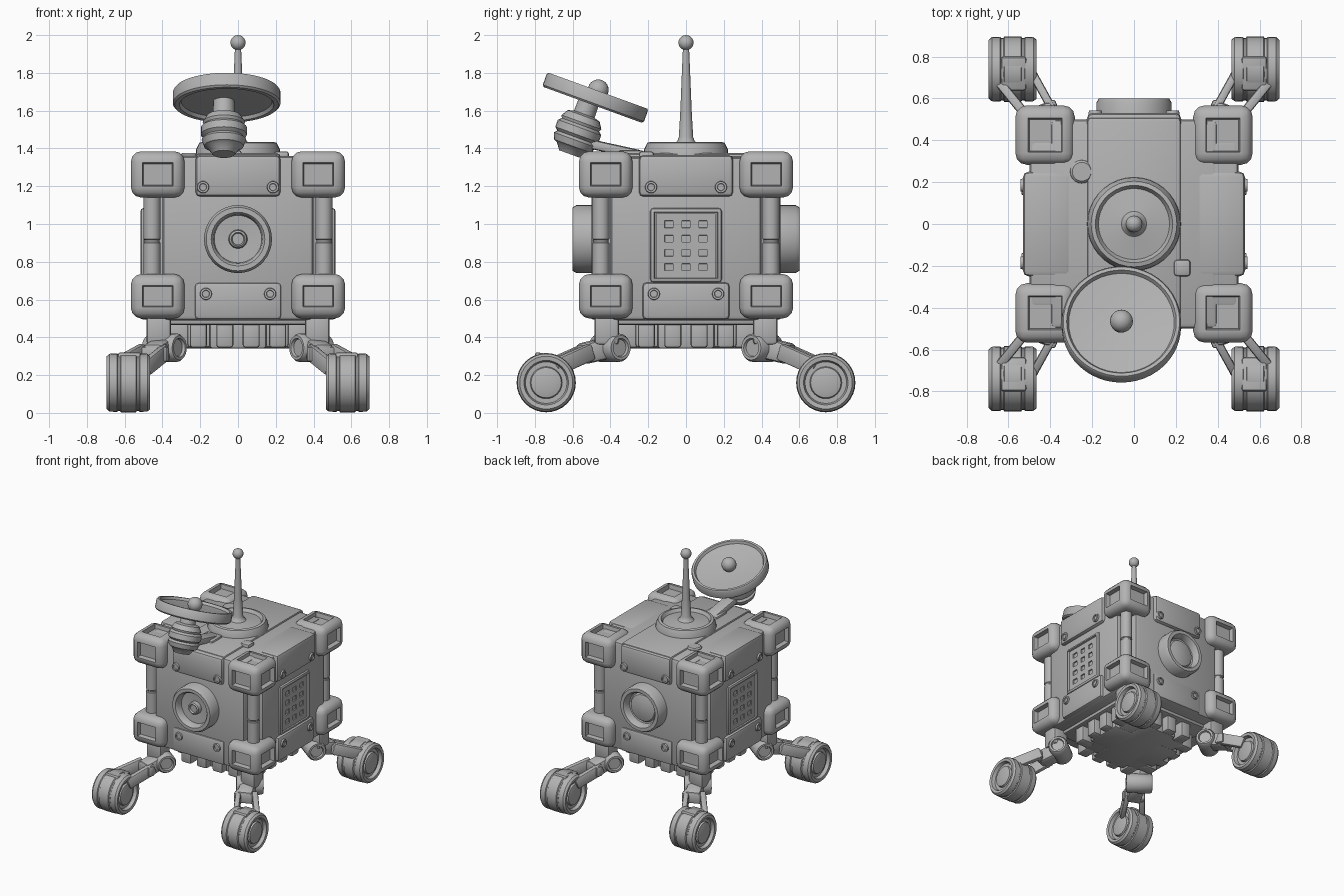
import bpy, bmesh, math
from mathutils import Matrix, Vector

cube = bpy.data.objects.get("Cube")
if cube:
    bpy.data.objects.remove(cube, do_unlink=True)

GREY = (0.45, 0.45, 0.45, 1)
grey = bpy.data.materials.new("plain grey")
grey.use_nodes = True
grey.diffuse_color = GREY
grey.node_tree.nodes["Principled BSDF"].inputs["Base Color"].default_value = GREY


def finish(name, bm, matrix=Matrix()):
    bm.transform(matrix)
    bmesh.ops.recalc_face_normals(bm, faces=bm.faces)
    mesh = bpy.data.meshes.new(name)
    bm.to_mesh(mesh)
    bm.free()
    mesh.materials.append(grey)
    obj = bpy.data.objects.new(name, mesh)
    bpy.context.collection.objects.link(obj)
    bpy.ops.object.select_all(action='DESELECT')
    obj.select_set(True)
    bpy.context.view_layer.objects.active = obj
    bpy.ops.object.shade_smooth_by_angle(angle=math.radians(35))
    return obj


def recess(bm, direction, rim, depth):
    """Push the flat face pointing in a direction inwards."""
    d = Vector(direction)
    face = max((f for f in bm.faces if f.normal.dot(d) > 0.99), key=lambda f: f.calc_area())
    bmesh.ops.inset_individual(bm, faces=[face], thickness=rim)
    bmesh.ops.inset_individual(bm, faces=[face], thickness=0.008, depth=-depth)


def box(name, low, high, bevel=0.02, segments=2, matrix=Matrix(), recesses=(), rim=0.01, depth=0.03):
    low, high = Vector(low), Vector(high)
    bm = bmesh.new()
    bmesh.ops.create_cube(bm, size=1)
    bmesh.ops.scale(bm, vec=high - low, verts=bm.verts)
    bmesh.ops.translate(bm, vec=(low + high) / 2, verts=bm.verts)
    if bevel:
        bmesh.ops.bevel(bm, geom=bm.edges[:], offset=bevel, segments=segments,
                        profile=0.5, affect='EDGES')
    bm.normal_update()
    for d in recesses:
        recess(bm, d, rim, depth)
    return finish(name, bm, matrix)


def lathe(name, profile, matrix, steps=36):
    """Spin (radius, height) points about local z."""
    bm = bmesh.new()
    verts = [bm.verts.new((r, 0, h)) for r, h in profile]
    edges = [bm.edges.new(pair) for pair in zip(verts, verts[1:])]
    bmesh.ops.spin(bm, geom=verts + edges, cent=(0, 0, 0), axis=(0, 0, 1),
                   angle=math.tau, steps=steps)
    bmesh.ops.remove_doubles(bm, verts=bm.verts, dist=0.0005)
    return finish(name, bm, matrix)


def ball(name, centre, radius):
    bm = bmesh.new()
    bmesh.ops.create_uvsphere(bm, u_segments=20, v_segments=12, radius=radius)
    return finish(name, bm, Matrix.Translation(centre))


def strut(name, a, b, width, height, bevel=0.012):
    a, b = Vector(a), Vector(b)
    turn = (b - a).to_track_quat('Y', 'Z').to_matrix().to_4x4()
    return box(name, (-width / 2, 0, -height / 2), (width / 2, (b - a).length, height / 2),
               bevel, matrix=Matrix.Translation(a) @ turn)


def at(x, y, z):
    return Matrix.Translation((x, y, z))


def turn_z(k):
    return Matrix.Rotation(k * math.pi / 2, 4, 'Z')


OUT = Matrix.Rotation(math.pi / 2, 4, 'X')      # local z towards -y
SIDE = Matrix.Rotation(math.pi / 2, 4, 'Y')     # local z towards +x

# Body: two crossed blocks leave notches for the corner posts
box("body_long", (-0.4, -0.5, 0.49), (0.4, 0.5, 1.36), 0.025)
box("body_wide", (-0.5, -0.4, 0.49), (0.5, 0.4, 1.355), 0.025)
box("top_deck", (-0.225, -0.5, 1.2), (0.225, 0.51, 1.375), 0.02)

# Underside with ribs
bottom = [(0.31, 0.15), (0.15, 0.31)]
for i, (x, y) in enumerate(bottom):
    box(f"belly_{i}", (-x, -y, 0.34), (x, y, 0.52), 0.015)
box("belly_core", (-0.27, -0.27, 0.345), (0.27, 0.27, 0.52), 0.02)
box("belly_lip", (-0.4, -0.4, 0.465), (0.4, 0.4, 0.52), 0.015)

rivet = [(0, 0.004), (0.018, 0.004), (0.02, 0.012), (0.03, 0.012), (0.034, -0.01)]

for k in range(4):
    m = turn_z(k)
    side = k % 2
    half = 0.25 if side else 0.225
    # Upper and lower panels with rivets
    box(f"upper_panel_{k}", (-half, -0.53, 1.145), (half, -0.3, 1.365), 0.025, matrix=m)
    box(f"lower_panel_{k}", (-0.23, -0.525 if side else -0.512, 0.495), (0.23, -0.3, 0.69),
        0.02, matrix=m)
    for s in (-1, 1):
        lathe(f"upper_rivet_{k}_{s}", rivet, m @ at(0.185 * s, -0.53, 1.195) @ OUT, 14)
        lathe(f"lower_rivet_{k}_{s}", rivet,
              m @ at(0.17 * s, -0.525 if side else -0.512, 0.63) @ OUT, 14)
    # Ribs under the body
    for x in (-0.21, -0.07, 0.07, 0.21):
        box(f"belly_rib_{k}_{x}", (x - 0.045, -0.37, 0.345), (x + 0.045, -0.25, 0.5),
            0.015, matrix=m)

    if side:
        # Vent plate with a grid of square holes
        box(f"vent_frame_{k}", (-0.19, -0.517, 0.69), (0.19, -0.4, 1.085), 0.018,
            matrix=m, recesses=[(0, -1, 0)], rim=0.004, depth=0.022)
        bm = bmesh.new()
        bmesh.ops.create_grid(bm, x_segments=7, y_segments=9, size=0.5)
        bmesh.ops.scale(bm, vec=(0.315, 0.34, 1), verts=bm.verts)
        bm.normal_update()
        holes = []
        for f in bm.faces:
            c = f.calc_center_median()
            col, row = int(c.x / 0.045 + 3.5), int(c.y / 0.0378 + 4.5)
            if col % 2 and row % 2:
                holes.append(f)
        bmesh.ops.inset_individual(bm, faces=holes, thickness=0.003, depth=-0.012)
        rim_edges = [e for e in bm.edges if e.is_boundary]
        ext = bmesh.ops.extrude_edge_only(bm, edges=rim_edges)
        bmesh.ops.translate(bm, vec=(0, 0, -0.015),
                            verts=[v for v in ext["geom"] if isinstance(v, bmesh.types.BMVert)])
        finish(f"vent_grid_{k}", bm, m @ at(0, -0.509, 0.885) @ OUT)
    else:
        # Round port, with a knob in front and a lens behind
        lathe(f"port_ring_{k}", [(0.18, -0.05), (0.18, 0.08), (0.168, 0.1), (0.142, 0.1),
                                 (0.13, 0.085), (0.125, 0.04)], m @ at(0, -0.5, 0.92) @ OUT)
        face = [(0.13, 0.045), (0.05, 0.04), (0.046, 0.07), (0.036, 0.078), (0.03, 0.065), (0, 0.065)]
        lens = [(0.13, 0.045), (0.115, 0.04), (0.105, 0.055), (0.06, 0.068), (0, 0.072)]
        lathe(f"port_centre_{k}", lens if k else face, m @ at(0, -0.5, 0.92) @ OUT)

# Wheel section, from one hub face to the other
half_wheel = [(0, 0.108), (0.05, 0.108), (0.08, 0.1), (0.085, 0.085), (0.11, 0.085), (0.118, 0.112),
              (0.14, 0.115), (0.153, 0.1), (0.155, 0.06), (0.149, 0.055), (0.149, 0.045), (0.157, 0.04)]
wheel = half_wheel + [(r, -h) for r, h in reversed(half_wheel)]

for sx in (-1, 1):
    for sy in (-1, 1):
        tag = ("left" if sx > 0 else "right") + ("_back" if sy > 0 else "_front")

        def p(x, y, z):
            return Vector((x * sx, y * sy, z))

        # Corner blocks and the post between them
        for level, z0, z1 in (("lower", 0.5, 0.735), ("upper", 1.14, 1.385)):
            c = p(0.425, 0.425, (z0 + z1) / 2)
            h = Vector((0.142, 0.142, (z1 - z0) / 2))
            faces = [(sx, 0, 0), (0, sy, 0)] + ([(0, 0, 1)] if level == "upper" else [])
            box(f"{level}_corner_{tag}", c - h, c + h, 0.055, 3, recesses=faces, rim=0.008, depth=0.035)
        post = [(0.045, 0.7), (0.045, 0.9), (0.04, 0.905), (0.04, 0.915), (0.045, 0.92), (0.045, 1.16)]
        lathe(f"post_{tag}", post, at(*p(0.455, 0.45, 0)), 18)

        # Leg: hip, knuckle and forked arm
        c = p(0.42, 0.42, 0.44)
        box(f"hip_{tag}", c - Vector((0.065, 0.065, 0.08)), c + Vector((0.065, 0.065, 0.08)), 0.02)
        axis = p(1, -0.75, 0).to_track_quat('Z', 'Y').to_matrix().to_4x4()
        knuckle = [(0, -0.085), (0.045, -0.085), (0.05, -0.1), (0.065, -0.1), (0.075, -0.085),
                   (0.075, 0.085), (0.065, 0.1), (0.05, 0.1), (0.045, 0.085), (0, 0.085)]
        lathe(f"knuckle_{tag}", knuckle, at(*p(0.39, 0.405, 0.345)) @ axis, 20)
        strut(f"thigh_{tag}", p(0.39, 0.41, 0.345), p(0.45, 0.56, 0.31), 0.12, 0.11, 0.025)
        strut(f"fork_bar_{tag}", p(0.37, 0.575, 0.31), p(0.53, 0.51, 0.31), 0.05, 0.08)
        strut(f"inner_fork_{tag}", p(0.38, 0.53, 0.325), p(0.485, 0.72, 0.24), 0.04, 0.09)
        strut(f"outer_fork_{tag}", p(0.5, 0.5, 0.325), p(0.655, 0.69, 0.24), 0.045, 0.09)

        # Wheel and the bracket over it
        lathe(f"wheel_{tag}", wheel, at(*p(0.58, 0.74, 0.16)) @ SIDE, 32)
        strut(f"wheel_bracket_{tag}", p(0.575, 0.64, 0.28), p(0.575, 0.8, 0.305), 0.12, 0.035)

# Antenna on its round base
lathe("antenna_base", [(0.225, 1.35), (0.222, 1.395), (0.205, 1.43), (0.185, 1.435), (0.17, 1.41),
                       (0.06, 1.425), (0.045, 1.44), (0.038, 1.46), (0.03, 1.6), (0.024, 1.75),
                       (0.016, 1.94), (0, 1.95)], Matrix())
ball("antenna_tip", (0, 0, 1.96), 0.04)
lathe("deck_button", [(0, 1.375), (0.045, 1.375), (0.055, 1.365), (0.058, 1.34)], at(-0.25, 0.25, 0), 20)
box("deck_catch", (0.19, -0.25, 1.34), (0.27, -0.17, 1.385), 0.015)

# Dish on a ringed pivot and arm
tilt = Matrix.Rotation(math.radians(-20), 4, 'X')
dish_at = at(-0.06, -0.48, 1.668) @ tilt
lathe("dish", [(0, -0.03), (0.24, -0.022), (0.25, -0.04), (0.275, -0.04), (0.285, -0.03),
               (0.285, 0.03), (0.278, 0.04), (0.262, 0.04), (0.252, 0.02), (0.12, 0.003), (0, 0)],
      dish_at, 48)
ball("dish_ball", dish_at @ Vector((0, 0, 0.045)), 0.055)
lathe("dish_pivot", [(0, 0), (0.06, 0), (0.085, 0.035), (0.105, 0.045), (0.118, 0.08), (0.105, 0.095),
                     (0.122, 0.11), (0.122, 0.15), (0.105, 0.165), (0.112, 0.18), (0.09, 0.215),
                     (0.058, 0.225), (0.055, 0.32)], at(-0.075, -0.615, 1.37) @ tilt, 24)
strut("dish_arm", (-0.07, -0.58, 1.44), (-0.05, -0.24, 1.365), 0.1, 0.05, 0.015)
box("dish_arm_foot", (-0.12, -0.36, 1.34), (0.02, -0.22, 1.39), 0.015)
